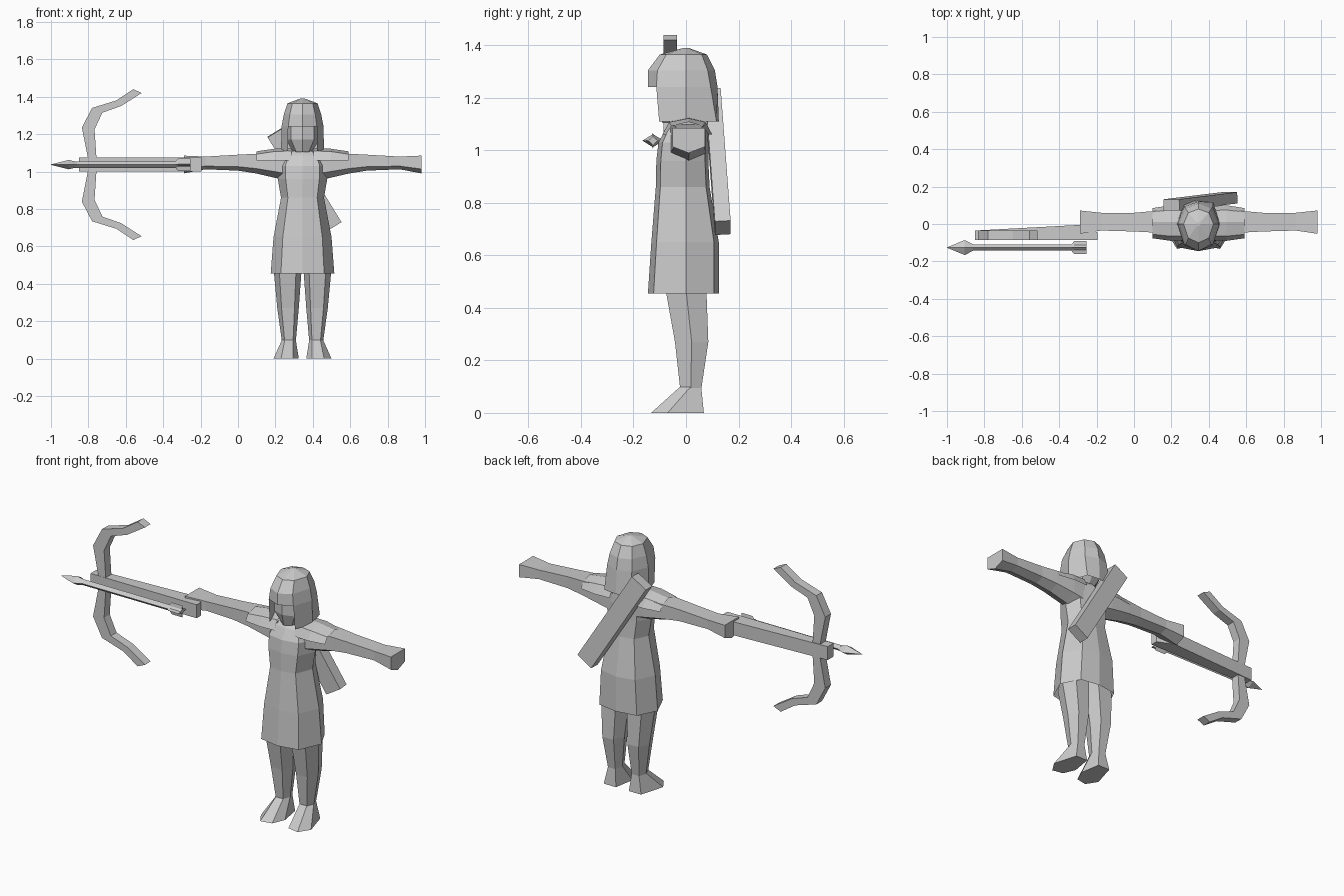
import bpy, bmesh, math
from mathutils import Vector

if "Cube" in bpy.data.objects:
    bpy.data.objects.remove(bpy.data.objects["Cube"])

CX = 0.345  # the figure stands off centre, the bow balances it

grey = bpy.data.materials.new("light_grey")
grey.diffuse_color = (0.6, 0.6, 0.6, 1)
grey.use_nodes = True
grey.node_tree.nodes["Principled BSDF"].inputs["Base Color"].default_value = grey.diffuse_color


def finish(name, bm, x=0.0, mirror=False):
    bmesh.ops.recalc_face_normals(bm, faces=bm.faces)
    me = bpy.data.meshes.new(name)
    bm.to_mesh(me)
    bm.free()
    me.materials.append(grey)
    ob = bpy.data.objects.new(name, me)
    ob.location.x = x
    bpy.context.collection.objects.link(ob)
    if mirror:
        ob.modifiers.new("Mirror", 'MIRROR').use_mirror_merge = False
    return ob


def loft(name, rings, caps=(True, True), closed=True, skip=(), **kw):
    """Skin a list of equal-length point rings; skip = (level, side) holes."""
    bm = bmesh.new()
    vs = [[bm.verts.new(p) for p in r] for r in rings]
    n = len(rings[0])
    for k in range(len(vs) - 1):
        for i in range(n if closed else n - 1):
            if (k, i) in skip:
                continue
            j = (i + 1) % n
            bm.faces.new((vs[k][i], vs[k][j], vs[k + 1][j], vs[k + 1][i]))
    if caps[0]:
        bm.faces.new(vs[0][::-1])
    if caps[1]:
        bm.faces.new(vs[-1])
    return finish(name, bm, **kw)


def oct_ring(z, hx, yf, yb, d=0.68, e=0.85, yc=0.0):
    """Eight points, front point first, going round by the right side."""
    return [(0, yf, z), (hx * d, yf * e, z), (hx, yc, z), (hx * d, yb * e, z),
            (0, yb, z), (-hx * d, yb * e, z), (-hx, yc, z), (-hx * d, yf * e, z)]


# Tunic, open at the hem
loft("tunic", [oct_ring(0.455, 0.17, -0.145, 0.125),
               oct_ring(0.65, 0.155, -0.132, 0.125),
               oct_ring(0.86, 0.115, -0.115, 0.09),
               oct_ring(0.96, 0.132, -0.113, 0.085),
               oct_ring(1.03, 0.135, -0.105, 0.085),
               oct_ring(1.085, 0.11, -0.075, 0.08),
               oct_ring(1.11, 0.06, -0.05, 0.06)], caps=(False, True), x=CX)

# Hood with an open front below the brim
loft("hood", [oct_ring(1.11, 0.115, -0.11, 0.125, e=0.93),
              oct_ring(1.242, 0.112, -0.145, 0.12, e=0.78),
              oct_ring(1.305, 0.1, -0.145, 0.11, e=0.75),
              oct_ring(1.365, 0.08, -0.1, 0.08, e=0.75),
              oct_ring(1.39, 0.012, -0.01, 0.01)],
     caps=(False, True), skip={(0, 0), (0, 7)}, x=CX)

# Face, with the shelf under the brim
loft("face", [oct_ring(1.242, 0.11, -0.143, 0.115, e=0.78),
              oct_ring(1.24, 0.09, -0.105, 0.08, e=0.8),
              oct_ring(1.17, 0.09, -0.105, 0.07, e=0.8),
              oct_ring(1.105, 0.05, -0.09, 0.03, e=0.7)], caps=(False, True), x=CX)


# Arms, held straight out
def arm_ring(x, yf, yb, zb, zt):
    zm = zb + 0.25 * (zt - zb)
    return [(x, yf, zt), (x, yb, zt), (x, yb, zm), (x, (yf + yb) / 2, zb), (x, yf, zm)]


loft("arm", [arm_ring(0.06, -0.06, 0.075, 0.945, 1.1),
             arm_ring(0.133, -0.055, 0.075, 0.963, 1.1),
             arm_ring(0.25, -0.045, 0.068, 0.99, 1.095),
             arm_ring(0.345, -0.04, 0.06, 1.005, 1.09),
             arm_ring(0.52, -0.035, 0.06, 1.012, 1.08),
             arm_ring(0.635, -0.052, 0.072, 0.99, 1.085)], x=CX, mirror=True)


# Shoulder guards arched over the arms
def guard_ring(x, w, top):
    return [(x, -0.09 * w, 1.06), (x, -0.065 * w, top - 0.015), (x, 0.01, top),
            (x, 0.075 * w, top - 0.015), (x, 0.1 * w, 1.06)]


guard = loft("shoulder_guard", [guard_ring(0.06, 0.95, 1.125), guard_ring(0.15, 1, 1.122),
                                guard_ring(0.245, 0.85, 1.108)],
             caps=(False, False), closed=False, x=CX, mirror=True)


# Legs and shoes
def leg_ring(z, x0, x1, y0, y1):
    xm, ym = (x0 + x1) / 2, (y0 + y1) / 2
    w = (x1 - x0) * 0.3
    return [(xm - w, y0, z), (xm + w, y0, z), (x1, ym, z),
            (xm + w, y1, z), (xm - w, y1, z), (x0, ym, z)]


loft("leg", [leg_ring(0.09, 0.036, 0.11, -0.022, 0.058),
             leg_ring(0.27, 0.02, 0.135, -0.042, 0.085),
             leg_ring(0.46, 0.006, 0.153, -0.076, 0.078),
             leg_ring(0.56, 0.006, 0.12, -0.076, 0.07)], x=CX, mirror=True)

sole = [(0.05, -0.12, 0), (0.115, -0.133, 0), (0.155, -0.07, 0),
        (0.115, 0.068, 0), (0.04, 0.068, 0), (0.02, -0.05, 0)]
loft("shoe", [sole, leg_ring(0.1, 0.036, 0.11, -0.022, 0.058)], x=CX, mirror=True)

# Quiver slung across the back
top, bottom = Vector((0.2, 0.102, 1.21)), Vector((0.51, 0.14, 0.705))
axis = (bottom - top).normalized()
side = Vector((0.85, 0, 0.52))
back = axis.cross(side).normalized()
loft("quiver", [[c + side * 0.05 * a + back * 0.03 * b
                 for a, b in ((-1, -1), (1, -1), (1, 1), (-1, 1))]
                for c in (top, bottom)])

# Crossbow limbs: outer and inner edge of the upper half, mirrored about MID
MID = 1.037
outer = [(-0.56, 1.44), (-0.65, 1.38), (-0.78, 1.34), (-0.835, 1.235), (-0.803, 1.075)]
inner = [(-0.515, 1.42), (-0.625, 1.35), (-0.725, 1.315), (-0.767, 1.225), (-0.757, 1.075)]
flip = lambda pts: [(x, 2 * MID - z) for x, z in reversed(pts)]
loft("bow_limbs", [[(o[0], -0.085, o[1]), (i[0], -0.085, i[1]),
                    (i[0], -0.035, i[1]), (o[0], -0.035, o[1])]
                   for o, i in zip(outer + flip(outer), inner + flip(inner))])

# Crossbow stock, deeper towards the hand
loft("bow_stock", [[(x, -0.086, 1.0), (x2, y, 1.0), (x2, y, 1.075), (x, -0.086, 1.075)]
                   for x, x2, y in ((-0.85, -0.85, -0.035), (-0.195, -0.29, -0.005),
                                    (-0.195, -0.196, -0.045))])


# Arrow: four-sided shaft, flat diamond head and crossed feathers
def diamond(x, hy, hz):
    y = -0.126
    return [(x, y - hy, MID), (x, y, MID + hz), (x, y + hy, MID), (x, y, MID - hz)]


loft("arrow_shaft", [diamond(-0.87, 0.017, 0.017), diamond(-0.255, 0.017, 0.017)])
loft("arrow_head", [diamond(-1.0, 0.001, 0.001), diamond(-0.905, 0.04, 0.025),
                    diamond(-0.85, 0.012, 0.012)])
for name, hy, hz in (("feather_flat", 0.034, 0.006), ("feather_upright", 0.006, 0.033)):
    loft(name, [diamond(-0.345, 0.006, 0.006), diamond(-0.32, hy, hz),
                diamond(-0.255, hy, hz)])
